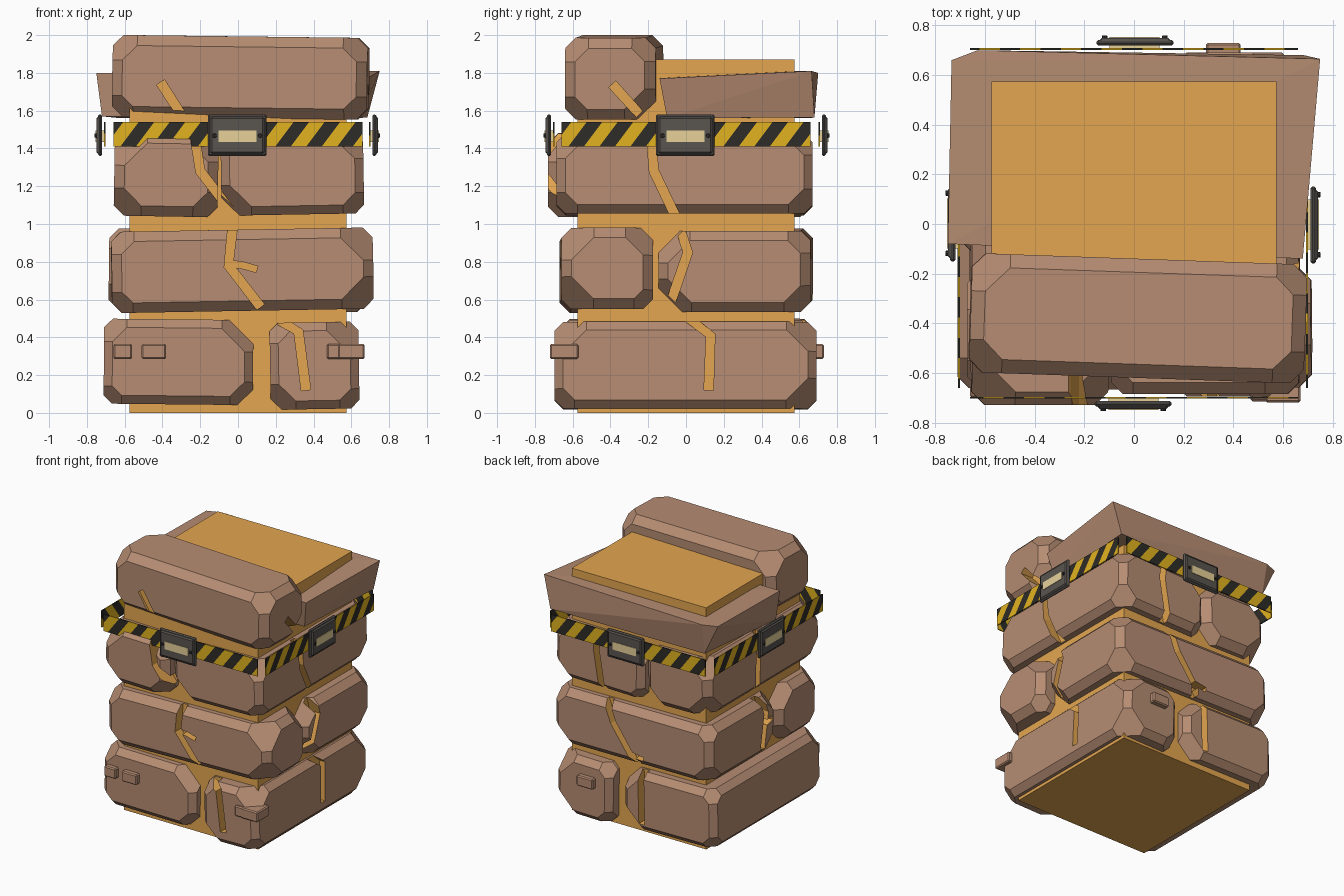
import bpy, bmesh, math, random
from mathutils import Matrix, Vector

random.seed(4)
old = bpy.data.objects.get("Cube")
if old:
    bpy.data.objects.remove(old, do_unlink=True)


def material(name, r, g, b):
    m = bpy.data.materials.new(name)
    m.use_nodes = True
    m.diffuse_color = (r, g, b, 1)
    m.node_tree.nodes["Principled BSDF"].inputs["Base Color"].default_value = (r, g, b, 1)
    return m


STONE = material("brown stone", 0.47, 0.265, 0.17)
MORTAR = material("ochre mortar", 0.77, 0.38, 0.08)
YELLOW = material("warning yellow", 0.76, 0.45, 0.014)
BLACK = material("warning black", 0.026, 0.025, 0.02)
STEEL = material("dark steel", 0.1, 0.09, 0.08)
BOLT = material("bolt black", 0.03, 0.027, 0.024)
LABEL = material("pale label", 0.8, 0.64, 0.32)


def finish(name, bm, *mats, turn=0):
    """Turn a front-facing part to its side and make it an object."""
    bm.transform(Matrix.Rotation(math.radians(turn), 4, 'Z'))
    bmesh.ops.recalc_face_normals(bm, faces=bm.faces)
    mesh = bpy.data.meshes.new(name)
    bm.to_mesh(mesh)
    bm.free()
    for m in mats:
        mesh.materials.append(m)
    ob = bpy.data.objects.new(name, mesh)
    bpy.context.collection.objects.link(ob)
    return ob


def box_bm(x, y, z, bevel=0):
    bm = bmesh.new()
    bmesh.ops.create_cube(bm, size=1)
    size = [b - a for a, b in (x, y, z)]
    mid = [(a + b) / 2 for a, b in (x, y, z)]
    bm.transform(Matrix.Translation(mid) @ Matrix.Diagonal(size + [1]))
    if bevel:
        bmesh.ops.bevel(bm, geom=bm.edges[:], offset=bevel, segments=1, affect='EDGES')
    return bm


def hull(bm):
    res = bmesh.ops.convex_hull(bm, input=bm.verts[:])
    loose = {g for g in res["geom_interior"] + res["geom_unused"] if isinstance(g, bmesh.types.BMVert)}
    bmesh.ops.delete(bm, geom=list(loose), context='VERTS')
    bmesh.ops.dissolve_limit(bm, angle_limit=0.01, verts=bm.verts[:], edges=bm.edges[:])


def brick(name, x, y, z, yaw=0, tilt=0):
    """Box with chamfered edges and one large uneven facet at each corner."""
    bm = bmesh.new()
    mid = Vector([(a + b) / 2 for a, b in (x, y, z)])
    half = Vector([(b - a) / 2 for a, b in (x, y, z)])
    edge = random.uniform(0.042, 0.055)
    for sx in (-1, 1):
        for sy in (-1, 1):
            for sz in (-1, 1):
                cut = edge + random.uniform(0.04, 0.13)
                for inset in ((0, edge, cut), (0, cut, edge), (edge, 0, cut),
                              (cut, 0, edge), (edge, cut, 0), (cut, edge, 0)):
                    h = half - Vector(inset)
                    bm.verts.new((sx * h.x, sy * h.y, sz * h.z))
    hull(bm)
    bm.transform(Matrix.Translation(mid) @ Matrix.Rotation(math.radians(yaw), 4, 'Z')
                 @ Matrix.Rotation(math.radians(tilt), 4, 'Y'))
    return finish(name, bm, STONE, MORTAR)


def crack(name, turn, points, width=0.05):
    """Cutter for a groove along (across, height) points, floor just above the core."""
    bm = bmesh.new()
    rings = []
    for i, (u, z) in enumerate(points):
        a, b = points[max(i - 1, 0)], points[min(i + 1, len(points) - 1)]
        n = Vector((-(b[1] - a[1]), b[0] - a[0])).normalized() * width / 2
        rings.append([bm.verts.new((u + s * n.x, -dep, z + s * n.y))
                      for s, dep in ((-1, 0.59), (-1, 0.9), (1, 0.9), (1, 0.59))])
    for r, q in zip(rings, rings[1:]):
        for k in range(4):
            bm.faces.new((r[k], r[k - 1], q[k - 1], q[k]))
    bm.faces.new(rings[0])
    bm.faces.new(rings[-1])
    for f in bm.faces:
        f.material_index = 1
    ob = finish(name, bm, STONE, MORTAR, turn=turn)
    ob.hide_render = True
    return ob


def carve(bricks, cutters):
    """Cut every groove into the bricks, then drop the cutters."""
    for ob in bricks:
        for c in cutters:
            mod = ob.modifiers.new(c.name, 'BOOLEAN')
            mod.operation, mod.solver, mod.object = 'DIFFERENCE', 'EXACT', c
    graph = bpy.context.evaluated_depsgraph_get()
    results = [bpy.data.meshes.new_from_object(ob.evaluated_get(graph)) for ob in bricks]
    for ob, mesh in zip(bricks, results):
        ob.modifiers.clear()
        ob.data = mesh
    for c in cutters:
        bpy.data.objects.remove(c, do_unlink=True)


def tape(name, turn, dist):
    """Thin strip cut into slanted stripes."""
    zc, lean, stripe = 1.475, 0.75, 0.082
    bm = box_bm((-0.66, 0.66), (-dist - 0.004, -dist + 0.004), (1.41, 1.54))
    for k in range(-10, 11):
        bmesh.ops.bisect_plane(bm, geom=bm.verts[:] + bm.edges[:] + bm.faces[:],
                               plane_co=(k * stripe, 0, zc), plane_no=(1, 0, -lean))
    for f in bm.faces:
        c = f.calc_center_median()
        f.material_index = math.floor((c.x - lean * (c.z - zc)) / stripe) % 2
    finish(name, bm, YELLOW, BLACK, turn=turn)


def clasp(side, turn, d):
    """Steel plate with raised panel, label block right through it and two bolts."""
    finish(side + "_clasp_plate", box_bm((-0.16, 0.152), (-d - 0.036, -d - 0.014), (1.36, 1.58), 0.008),
           STEEL, turn=turn)
    finish(side + "_clasp_panel", box_bm((-0.148, 0.14), (-d - 0.045, -d - 0.02), (1.372, 1.568), 0.01),
           STEEL, turn=turn)
    finish(side + "_clasp_label", box_bm((-0.103, 0.098), (-d - 0.049, -d), (1.435, 1.495)),
           LABEL, turn=turn)
    for i, u in enumerate((-0.124, 0.118)):
        bm = bmesh.new()
        bmesh.ops.create_cone(bm, cap_ends=True, segments=8, radius1=0.014, radius2=0.01, depth=0.02)
        bm.transform(Matrix.Translation((u, -d - 0.044, 1.468)) @ Matrix.Rotation(math.pi / 2, 4, 'X'))
        finish(f"{side}_clasp_bolt_{i + 1}", bm, BOLT, turn=turn)


# Mortar core
finish("core", box_bm((-0.575, 0.575), (-0.575, 0.575), (0, 1.87)), MORTAR)

# Courses of stone
bricks = [
    brick("course_1_right_brick", (-0.71, 0.08), (-0.66, 0.67), (0.045, 0.495), 0, 0.6),
    brick("course_1_left_brick", (0.17, 0.64), (-0.695, 0.69), (0.02, 0.48), 0, -1),
    brick("course_2_front_brick", (-0.67, 0.715), (-0.665, -0.18), (0.54, 0.97), 0.5, -1),
    brick("course_2_back_brick", (-0.68, 0.68), (-0.14, 0.665), (0.54, 0.97), -0.6, 0.6),
    brick("course_3_right_brick", (-0.655, -0.105), (-0.73, 0.66), (1.04, 1.48), 0, 1),
    brick("course_3_left_brick", (-0.09, 0.665), (-0.685, 0.67), (1.05, 1.475), 0, -1),
    brick("top_front_brick", (-0.66, 0.69), (-0.62, -0.14), (1.56, 1.993), -2, 0.7)]

# Flared slab behind the top brick
slab = bmesh.new()
for p in ((0.75, 0.665, 1.81), (0.68, -0.14, 1.77), (-0.75, -0.08, 1.80), (-0.735, 0.66, 1.8),
          (-0.63, 0.70, 1.8), (0.685, 0.68, 1.565), (0.64, -0.1, 1.56), (-0.72, -0.07, 1.57),
          (-0.62, 0.66, 1.56)):
    slab.verts.new(p)
hull(slab)
finish("top_back_slab", slab, STONE)

# Cracks carved down to the mortar
carve(bricks, [
    crack("front_crack", 0, [(-0.41, 1.75), (-0.23, 1.47), (-0.2, 1.28), (-0.03, 1.06), (-0.03, 0.97),
                             (-0.05, 0.78), (0.12, 0.56)]),
    crack("front_lower_crack", 0, [(0.2, 0.5), (0.32, 0.43), (0.36, 0.12)]),
    crack("front_branch", 0, [(-0.04, 0.79), (0.03, 0.78), (0.1, 0.76)], 0.035),
    crack("left_crack", 90, [(-0.39, 1.74), (-0.19, 1.52), (-0.17, 1.28), (-0.05, 1.03),
                             (0.01, 0.85), (-0.09, 0.56)]),
    crack("left_lower_crack", 90, [(-0.01, 0.52), (0.13, 0.41), (0.12, 0.12)]),
    crack("back_crack", 180, [(-0.28, 1.56), (-0.3, 1.35), (-0.25, 1.05), (-0.16, 0.82), (0.04, 0.54)]),
    crack("back_lower_crack", 180, [(0.08, 0.5), (0.09, 0.1)]),
    crack("back_branch", 180, [(-0.02, 0.62), (0.1, 0.6)], 0.035),
    crack("right_crack", 270, [(0.0, 1.54), (-0.05, 1.3), (-0.06, 1.03), (0.01, 0.86), (-0.04, 0.6)]),
    crack("right_branch", 270, [(0.0, 0.78), (0.08, 0.8)], 0.035)])

# Small stone chips
chips = (("front_chip_1", (-0.66, -0.56), (-0.70, -0.6), 0), ("front_chip_2", (-0.51, -0.38), (-0.70, -0.6), 0),
         ("front_chip_3", (0.47, 0.56), (-0.715, -0.6), 0), ("corner_chip", (0.53, 0.67), (-0.72, -0.57), 0),
         ("back_chip", (-0.43, -0.29), (-0.73, -0.6), 180))
for name, x, y, turn in chips:
    finish(name, box_bm(x, y, (0.285, 0.365), 0.008), STONE, turn=turn)

# Warning tape and clasps on all four sides
for side, turn, dist in (("front", 0, 0.70), ("left", 90, 0.697), ("back", 180, 0.705), ("right", 270, 0.705)):
    tape(side + "_tape", turn, dist)
    clasp(side, turn, dist)
